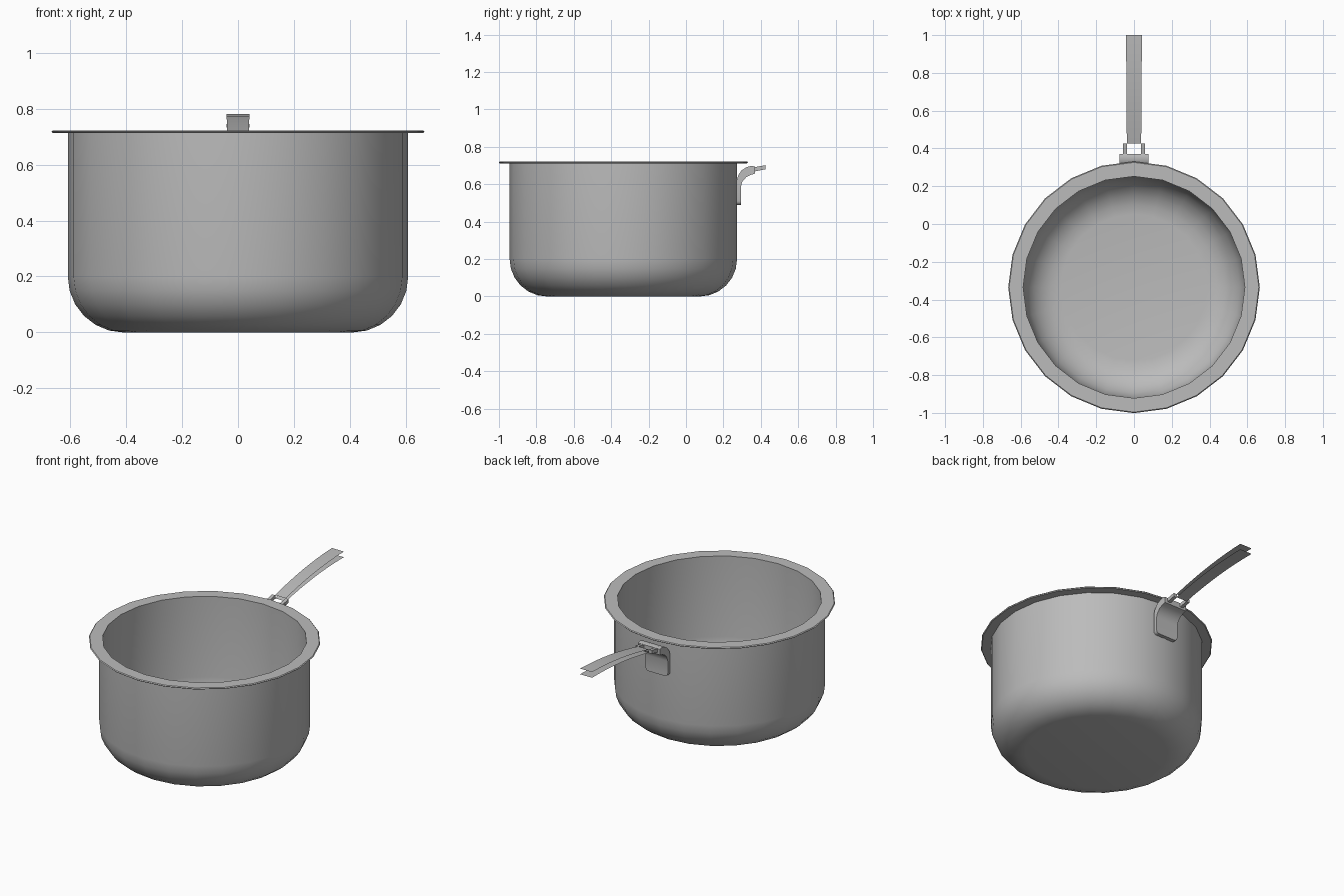
import bpy, bmesh, math

cube = bpy.data.objects.get("Cube")
if cube:
    bpy.data.objects.remove(cube, do_unlink=True)

SIDES = 24
POT_Y = -0.335

steel = bpy.data.materials.new("brushed_grey_steel")
steel.use_nodes = True
steel.diffuse_color = (0.5, 0.5, 0.5, 1)
steel.node_tree.nodes["Principled BSDF"].inputs["Base Color"].default_value = (0.5, 0.5, 0.5, 1)


def finish(name, bm, smooth=40, fix=True):
    if fix:
        bmesh.ops.recalc_face_normals(bm, faces=bm.faces)
    mesh = bpy.data.meshes.new(name)
    bm.to_mesh(mesh)
    bm.free()
    mesh.materials.append(steel)
    obj = bpy.data.objects.new(name, mesh)
    bpy.context.collection.objects.link(obj)
    bpy.ops.object.select_all(action="DESELECT")
    obj.select_set(True)
    bpy.context.view_layer.objects.active = obj
    bpy.ops.object.shade_smooth_by_angle(angle=math.radians(smooth))
    return obj


def lathe(name, profile, closed=False):
    """Spin an (r, z) profile around the pot axis."""
    bm = bmesh.new()
    rings = []
    for r, z in profile:
        if r == 0:
            rings.append([bm.verts.new((0, POT_Y, z))] * SIDES)
        else:
            rings.append([bm.verts.new((r * math.sin(a), POT_Y + r * math.cos(a), z))
                          for a in (math.tau * i / SIDES for i in range(SIDES))])
    pairs = list(zip(rings, rings[1:]))
    if closed:
        pairs.append((rings[-1], rings[0]))
    for a, b in pairs:
        for i in range(SIDES):
            j = (i + 1) % SIDES
            bm.faces.new(list(dict.fromkeys((a[i], a[j], b[j], b[i]))))
    return finish(name, bm)


def extrude_x(name, outline, x0, x1, bevel=0.0):
    """Extrude a (y, z) outline between two x positions."""
    bm = bmesh.new()
    left, right = [[bm.verts.new((x, y, z)) for y, z in outline] for x in (x0, x1)]
    bm.faces.new(left)
    bm.faces.new(right)
    n = len(outline)
    for i in range(n):
        j = (i + 1) % n
        bm.faces.new((left[i], left[j], right[j], right[i]))
    if bevel:
        # Round the two lower corners of the mounting plate
        low = min(z for y, z in outline)
        edges = [e for e in bm.edges if all(abs(v.co.z - low) < 1e-4 for v in e.verts)
                 and abs(e.verts[0].co.x - e.verts[1].co.x) < 1e-4]
        bmesh.ops.bevel(bm, geom=edges, offset=bevel, segments=3, affect="EDGES", profile=0.5)
    return finish(name, bm, 35)


# Pot body: outer shell with rounded base, returning down the inner wall
R, CORNER = 0.608, 0.2
arc = [math.radians(15 * i) for i in range(7)]
outer = [(0.0, 0.0)] + [(R - CORNER + CORNER * math.sin(a), CORNER * (1 - math.cos(a))) for a in arc]
inner = [(0.0, 0.012)] + [(0.387 + CORNER * math.sin(a), 0.012 + CORNER * (1 - math.cos(a))) for a in arc]
lathe("pot_body", outer + [(R, 0.714), (0.587, 0.714)] + inner[::-1])

# Flat rim flange
lathe("pot_rim", [(0.587, 0.712), (0.661, 0.712), (0.666, 0.717), (0.661, 0.722), (0.587, 0.722)], True)

# Curved bracket holding the handle
extrude_x("handle_bracket",
          [(0.270, 0.49), (0.294, 0.49), (0.294, 0.59), (0.302, 0.615), (0.322, 0.638), (0.345, 0.65),
           (0.370, 0.657), (0.370, 0.693), (0.352, 0.699), (0.325, 0.692), (0.298, 0.675),
           (0.280, 0.65), (0.270, 0.62)], -0.078, 0.078, 0.02)

# Two prongs joining bracket and handle
for side, s in (("left", 1), ("right", -1)):
    extrude_x("handle_prong_" + side,
              [(0.36, 0.667), (0.425, 0.68), (0.425, 0.702), (0.36, 0.69)], s * 0.036, s * 0.058)

# Handle: open upper and lower curved sheets
for name, z0, z1, bow, up in (("handle_top_sheet", 0.702, 0.78, 0.016, 1),
                              ("handle_bottom_sheet", 0.682, 0.744, 0.016, -1)):
    bm = bmesh.new()
    rows = []
    for i in range(9):
        t = i / 8
        z = z0 + (z1 - z0) * t + bow * 4 * t * (1 - t)
        w = 0.038 + 0.004 * t
        rows.append([bm.verts.new((x, 0.425 + 0.575 * t, z)) for x in (-w, w)])
    for a, b in zip(rows, rows[1:]):
        face = (a[0], a[1], b[1], b[0])
        bm.faces.new(face if up > 0 else face[::-1])
    finish(name, bm, 40, fix=False)
